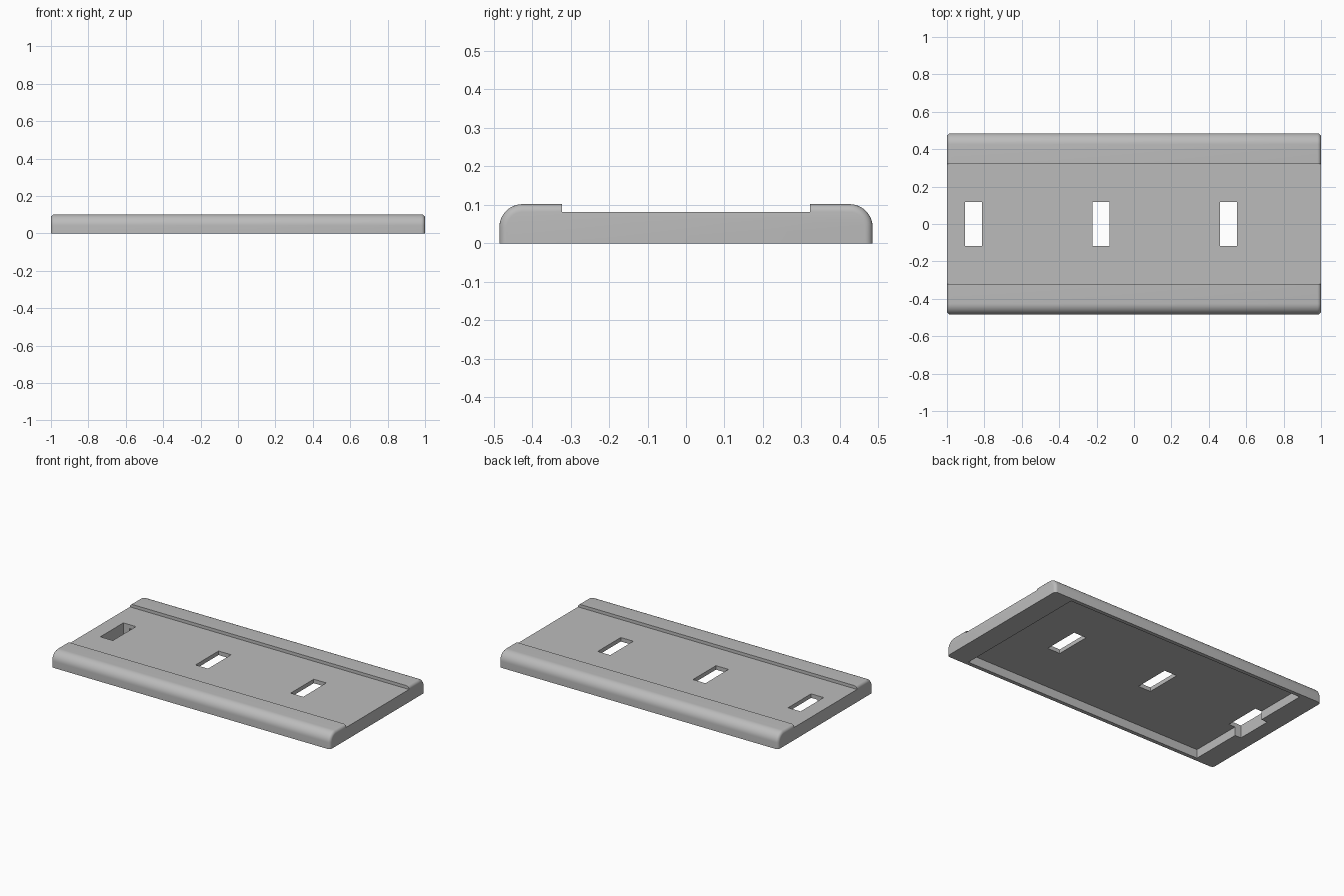
import bpy, bmesh, math
from mathutils import Vector

if "Cube" in bpy.data.objects:
    bpy.data.objects.remove(bpy.data.objects["Cube"], do_unlink=True)

HALF_LEN, HALF_WID, TOP, DECK = 1.0, 0.485, 0.102, 0.082
RAIL_INNER, ROUND, END_ROUND = 0.322, 0.06, 0.02

grey = bpy.data.materials.new("plain grey")
grey.use_nodes = True
colour = (0.5, 0.5, 0.5, 1)
grey.diffuse_color = colour
grey.node_tree.nodes["Principled BSDF"].inputs["Base Color"].default_value = colour


def finish(name, bm):
    bmesh.ops.recalc_face_normals(bm, faces=bm.faces)
    mesh = bpy.data.meshes.new(name)
    bm.to_mesh(mesh)
    bm.free()
    mesh.materials.append(grey)
    obj = bpy.data.objects.new(name, mesh)
    bpy.context.collection.objects.link(obj)
    return obj


def cutter(name, x0, x1, half_y, z0, z1):
    bm = bmesh.new()
    bmesh.ops.create_cube(bm, size=1)
    for v in bm.verts:
        v.co = ((x0 + x1) / 2 + v.co.x * (x1 - x0), v.co.y * 2 * half_y,
                (z0 + z1) / 2 + v.co.z * (z1 - z0))
    obj = finish(name, bm)
    obj.hide_render = True
    return obj


# Cross-section: rounded rails either side of a lower flat deck
right_half = [(HALF_WID, 0)]
for i in range(13):
    a = math.pi / 2 * i / 12
    right_half.append((HALF_WID - ROUND + ROUND * math.cos(a),
                       TOP - ROUND + ROUND * math.sin(a)))
right_half += [(RAIL_INNER, TOP), (RAIL_INNER, DECK)]
profile = right_half + [(-y, z) for y, z in reversed(right_half)]

bm = bmesh.new()
section = bm.faces.new([bm.verts.new((-HALF_LEN, y, z)) for y, z in profile])
swept = bmesh.ops.extrude_face_region(bm, geom=[section], use_keep_orig=True)
moved = [g for g in swept["geom"] if isinstance(g, bmesh.types.BMVert)]
bmesh.ops.translate(bm, verts=moved, vec=Vector((2 * HALF_LEN, 0, 0)))
bmesh.ops.recalc_face_normals(bm, faces=bm.faces)


# Soften the rail ends, leaving the deck and underside edges crisp
def is_rail_end(e):
    a, b = (v.co for v in e.verts)
    mid = (a + b) / 2
    return abs(a.x - b.x) < 0.001 and mid.z > 0.01 and abs(mid.y) > RAIL_INNER + 0.001


bmesh.ops.bevel(bm, geom=[e for e in bm.edges if is_rail_end(e)],
                offset=END_ROUND, offset_type='OFFSET', segments=5,
                profile=0.5, affect='EDGES', clamp_overlap=True)
plate = finish("cover_plate", bm)

# Hollow underside and three slots cut right through
cutters = [cutter("underside_pocket_cutter", -0.86, 0.86, 0.46, -0.1, 0.056)]
for i, x in enumerate((-0.859, -0.177, 0.505)):
    cutters.append(cutter(f"slot_cutter_{i + 1}", x - 0.045, x + 0.045, 0.118, -0.2, 0.3))
for c in cutters:
    cut = plate.modifiers.new(c.name, 'BOOLEAN')
    cut.operation = 'DIFFERENCE'
    cut.solver = 'EXACT'
    cut.object = c

# Apply the cuts, drop the cutters and shade
bpy.context.view_layer.update()
graph = bpy.context.evaluated_depsgraph_get()
cut_mesh = bpy.data.meshes.new_from_object(plate.evaluated_get(graph))
plate.modifiers.clear()
plate.data = cut_mesh
for c in cutters:
    bpy.data.objects.remove(c, do_unlink=True)

for o in bpy.context.selected_objects:
    o.select_set(False)
plate.select_set(True)
bpy.context.view_layer.objects.active = plate
bpy.ops.object.shade_smooth_by_angle(angle=math.radians(30))
